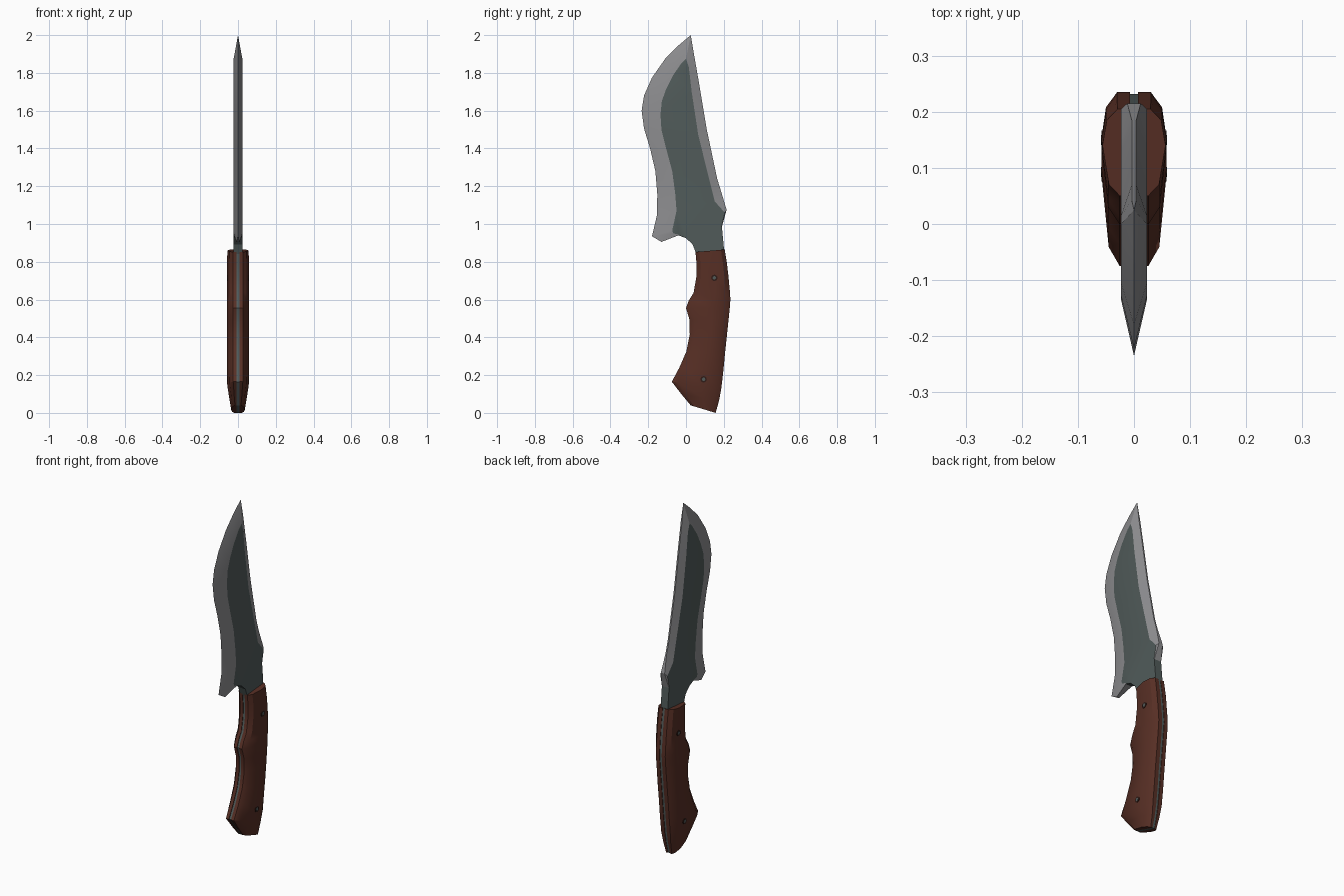
import bpy, bmesh, math

def material(name, rgb):
    m = bpy.data.materials.new(name)
    m.diffuse_color = (*rgb, 1)
    return m

EDGE = material("polished steel", (0.27, 0.27, 0.28))
FLAT = material("dark steel", (0.082, 0.105, 0.102))
WOOD = material("brown wood", (0.095, 0.028, 0.018))
HOLE = material("dark pin", (0.03, 0.012, 0.009))

def finish(name, bm, mats, angle=30):
    bmesh.ops.remove_doubles(bm, verts=bm.verts, dist=1e-5)
    bmesh.ops.recalc_face_normals(bm, faces=bm.faces)
    me = bpy.data.meshes.new(name)
    bm.to_mesh(me)
    bm.free()
    for m in mats:
        me.materials.append(m)
    ob = bpy.data.objects.new(name, me)
    bpy.context.collection.objects.link(ob)
    bpy.ops.object.select_all(action='DESELECT')
    ob.select_set(True)
    bpy.context.view_layer.objects.active = ob
    bpy.ops.object.shade_smooth_by_angle(angle=math.radians(angle))
    return ob

# Blade: outline y, z, matching point on the flat y, z, outline half thickness
T = 0.023
blade = [
    (0.025, 2.0, 0.0, 1.875, 0), (-0.04, 1.945, -0.025, 1.85, 0),
    (-0.11, 1.875, -0.07, 1.785, 0), (-0.18, 1.775, -0.105, 1.715, 0),
    (-0.222, 1.68, -0.128, 1.65, 0), (-0.235, 1.6, -0.135, 1.58, 0),
    (-0.222, 1.505, -0.13, 1.5, 0), (-0.19, 1.4, -0.105, 1.4, 0),
    (-0.162, 1.28, -0.073, 1.28, 0), (-0.152, 1.16, -0.057, 1.16, 0),
    (-0.153, 1.05, -0.05, 1.07, 0), (-0.18, 0.935, -0.073, 0.965, 0),
    (-0.13, 0.905, -0.066, 0.95, 0.008), (-0.04, 0.94, -0.04, 0.945, 0.02),
    (0.0, 0.925, 0.0, 0.928, T), (0.035, 0.892, 0.037, 0.892, T),
    (0.055, 0.84, 0.057, 0.84, T), (0.2, 0.84, 0.198, 0.84, T),
    (0.2, 0.88, 0.198, 0.88, T), (0.19, 0.985, 0.188, 0.985, T),
    (0.215, 1.075, 0.205, 1.06, 0.012), (0.185, 1.175, 0.152, 1.12, 0.004),
    (0.165, 1.24, 0.132, 1.2, 0.004), (0.11, 1.5, 0.065, 1.47, 0.004),
    (0.07, 1.74, 0.03, 1.7, 0.004), (0.042, 1.9, 0.015, 1.83, 0.004)]
bm = bmesh.new()
n = len(blade)
rims = {}
for s in (1, -1):
    rim = [bm.verts.new((s * t, y, z)) for y, z, _, _, t in blade]
    flat = [bm.verts.new((s * T, y, z)) for _, _, y, z, _ in blade]
    rims[s] = rim
    bm.faces.new(flat).material_index = 1
    for i in range(n):
        j = (i + 1) % n
        f = bm.faces.new((rim[i], rim[j], flat[j], flat[i]))
        f.material_index = 1 if 13 <= i <= 18 else 0
for i in range(n):
    j = (i + 1) % n
    if blade[i][4] + blade[j][4] > 0:
        f = bm.faces.new((rims[1][i], rims[1][j], rims[-1][j], rims[-1][i]))
        f.material_index = 1 if 13 <= i <= 18 else 0
bmesh.ops.dissolve_degenerate(bm, dist=1e-5, edges=bm.edges)
bmesh.ops.triangulate(bm, faces=[f for f in bm.faces if len(f.verts) > 4])
finish("blade", bm, [EDGE, FLAT], 20)

# Handle stations: front y, z, back y, z, width factor
stations = [
    (0.05, 0.852, 0.205, 0.865, 0.97), (0.056, 0.79, 0.217, 0.79, 1),
    (0.055, 0.72, 0.225, 0.72, 1), (0.04, 0.635, 0.233, 0.635, 1),
    (0.015, 0.595, 0.235, 0.6, 1), (0.0, 0.555, 0.232, 0.56, 1),
    (0.018, 0.495, 0.226, 0.5, 1), (0.02, 0.415, 0.217, 0.415, 1),
    (0.002, 0.325, 0.207, 0.32, 1), (-0.035, 0.24, 0.198, 0.225, 1),
    (-0.075, 0.165, 0.187, 0.13, 0.98), (-0.025, 0.1, 0.175, 0.065, 0.8),
    (0.025, 0.04, 0.157, 0.0, 0.62)]
# Cross-section of one scale: share of the way back, x
section = [(0, 0.007), (0, 0.026), (0.13, 0.046), (0.58, 0.058),
           (0.87, 0.05), (1, 0.03), (1, 0.007)]

def loft(bm, section, s):
    rows = []
    for yf, zf, yb, zb, w in stations:
        rows.append([bm.verts.new((s * (x * w if x > 0.01 else x),
                                   yf + (yb - yf) * u, zf + (zb - zf) * u))
                     for u, x in section])
    m = len(section)
    for a, b in zip(rows, rows[1:]):
        for k in range(m):
            l = (k + 1) % m
            bm.faces.new((a[k], a[l], b[l], b[k]))
    bm.faces.new(rows[0])
    bm.faces.new(rows[-1])

for side, s in (("right", 1), ("left", -1)):
    bm = bmesh.new()
    loft(bm, section, s)
    finish(side + "_handle_scale", bm, [WOOD])

# Tang between the scales
bm = bmesh.new()
loft(bm, [(0.02, -0.0075), (0.02, 0.0075), (0.985, 0.0075), (0.985, -0.0075)], 1)
finish("tang", bm, [FLAT])

# Handle pins: dark ring with a steel core
for name, y, z in (("upper", 0.15, 0.715), ("lower", 0.093, 0.178)):
    for part, r, h, mat in (("pin_ring", 0.017, 0.0583, HOLE), ("pin_core", 0.009, 0.0588, FLAT)):
        bpy.ops.mesh.primitive_cylinder_add(vertices=12, radius=r, depth=2 * h,
                                            location=(0, y, z), rotation=(0, math.pi / 2, 0))
        ob = bpy.context.object
        ob.name = name + "_" + part
        ob.data.materials.append(mat)
